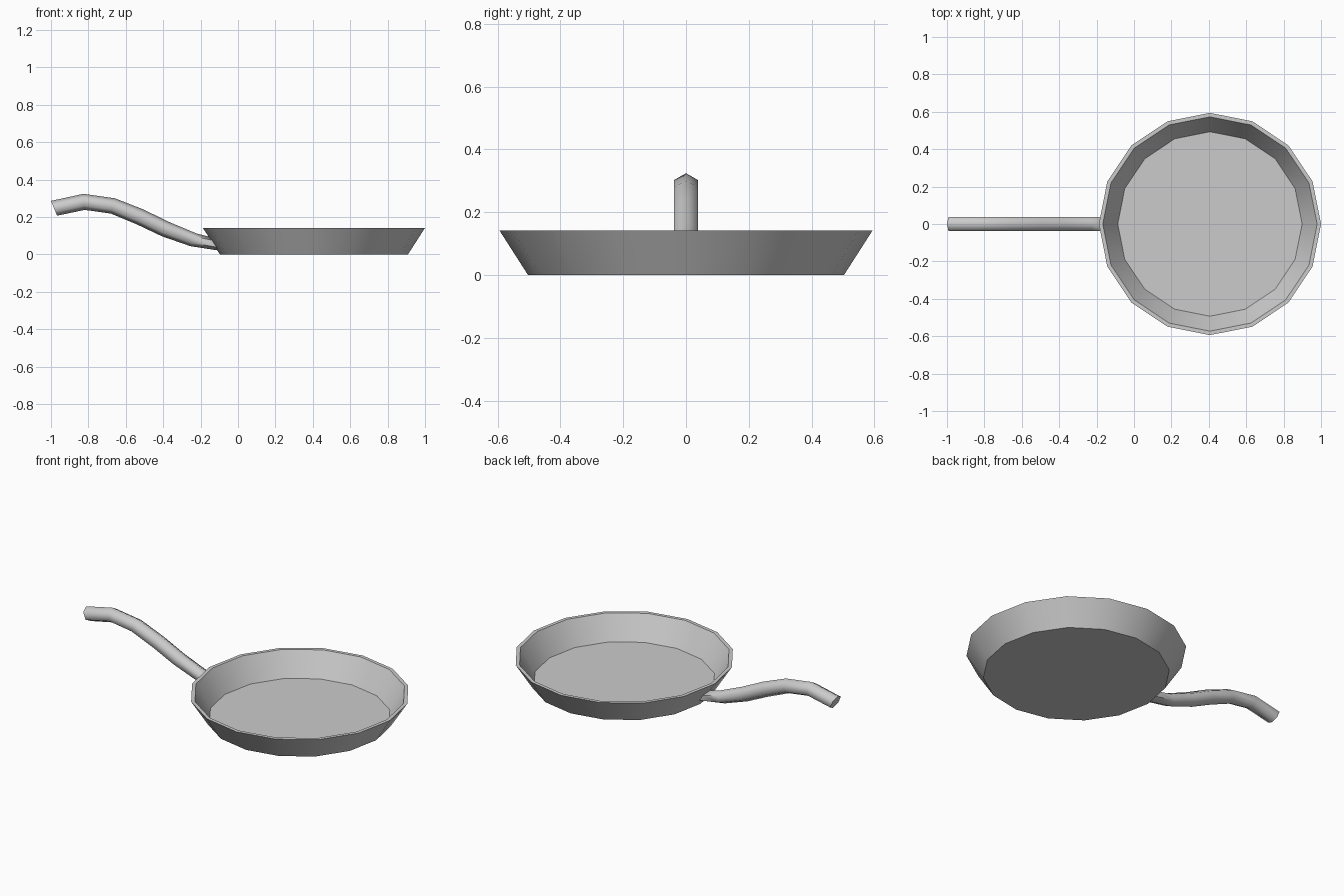
import bpy
import math
from mathutils import Vector

cube = bpy.data.objects.get("Cube")
if cube:
    bpy.data.objects.remove(cube, do_unlink=True)

metal = bpy.data.materials.new("grey_metal")
metal.use_nodes = True
GREY = (0.6, 0.6, 0.6, 1)
metal.diffuse_color = GREY
metal.node_tree.nodes["Principled BSDF"].inputs["Base Color"].default_value = GREY


def loft(name, rings, smooth_angle):
    """Skin a list of equal-sized rings and cap both ends."""
    n = len(rings[0])
    verts = [v for ring in rings for v in ring]
    faces = [(r * n + i, r * n + (i + 1) % n, (r + 1) * n + (i + 1) % n, (r + 1) * n + i)
             for r in range(len(rings) - 1) for i in range(n)]
    last = (len(rings) - 1) * n
    faces += [tuple(reversed(range(n))), tuple(range(last, last + n))]
    mesh = bpy.data.meshes.new(name)
    mesh.from_pydata(verts, [], faces)
    mesh.materials.append(metal)
    obj = bpy.data.objects.new(name, mesh)
    bpy.context.collection.objects.link(obj)
    bpy.ops.object.select_all(action="DESELECT")
    obj.select_set(True)
    bpy.context.view_layer.objects.active = obj
    bpy.ops.object.shade_smooth_by_angle(angle=math.radians(smooth_angle))
    return obj


# Pan: outer base, outer rim, inner rim, cooking floor (radius, height)
SIDES = 16
CENTRE_X = 0.406
profile = [(0.503, 0), (0.594, 0.142), (0.573, 0.142), (0.493, 0.006)]
loft("pan", [[(CENTRE_X + r * math.cos(i * math.tau / SIDES),
               r * math.sin(i * math.tau / SIDES), z) for i in range(SIDES)]
             for r, z in profile], 40)

# Handle: hexagonal tube, each station given by its top and bottom (x, z)
stations = [((-1.0, 0.286), (-0.967, 0.207)),
            ((-0.826, 0.324), (-0.82, 0.238)),
            ((-0.658, 0.3), (-0.679, 0.218)),
            ((-0.505, 0.24), (-0.54, 0.16)),
            ((-0.37, 0.174), (-0.407, 0.097)),
            ((-0.222, 0.112), (-0.255, 0.044)),
            ((-0.15, 0.094), (-0.105, 0.021))]
HALF_WIDTH = 0.038
rings = []
for top, bottom in stations:
    top, bottom = (Vector((p[0], 0, p[1])) for p in (top, bottom))
    middle, up = (top + bottom) / 2, (top - bottom) / 2
    side = Vector((0, HALF_WIDTH / math.cos(math.pi / 6), 0))
    rings.append([middle + up * math.cos(k * math.pi / 3) - side * math.sin(k * math.pi / 3)
                  for k in range(6)])
loft("handle", rings, 65)
